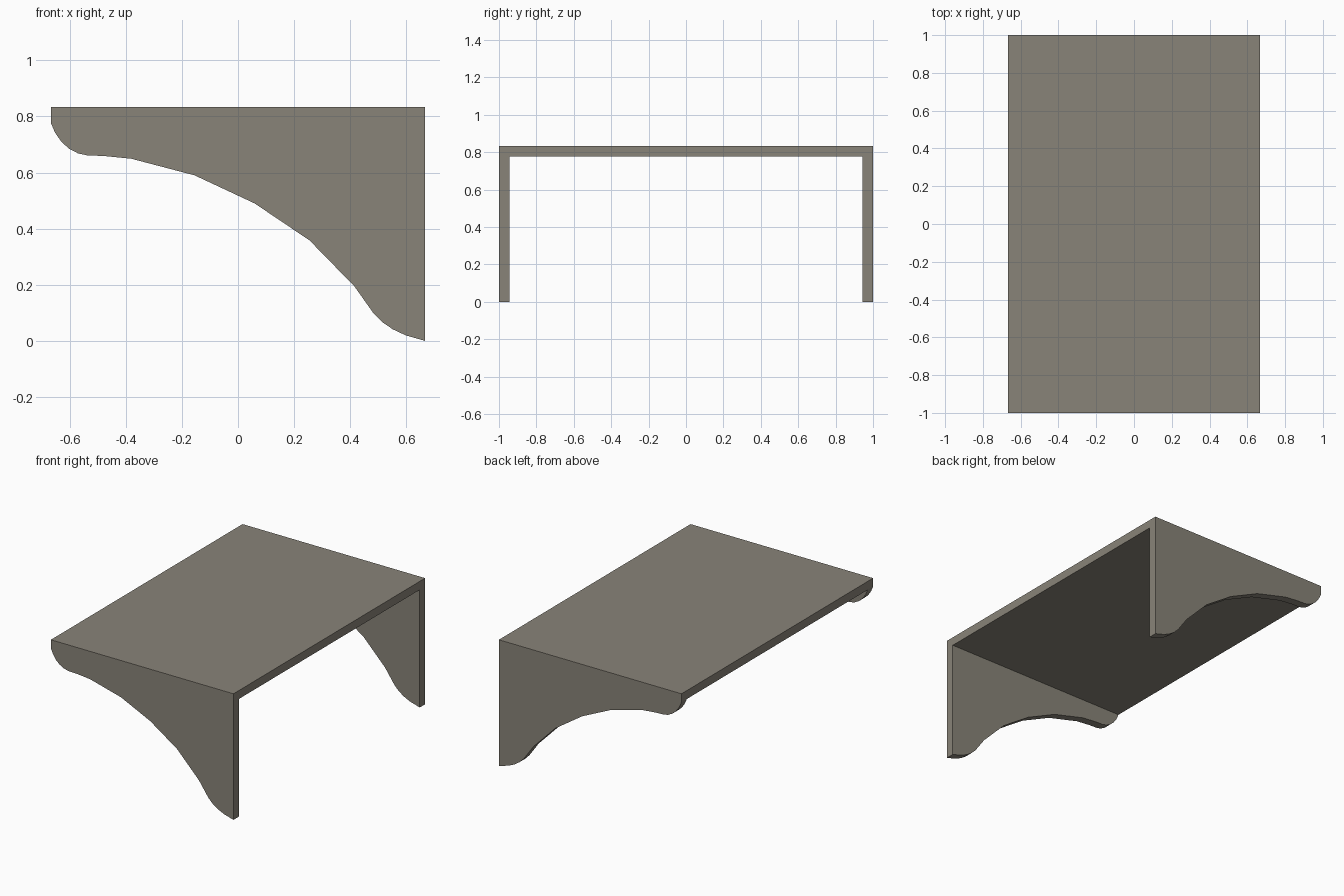
import bpy, bmesh
from mathutils import Vector

if "Cube" in bpy.data.objects:
    bpy.data.objects.remove(bpy.data.objects["Cube"])

HALF_X, HALF_Y, TOP, THICK = 0.667, 1.0, 0.833, 0.056

mat = bpy.data.materials.new("warm_grey")
mat.diffuse_color = (0.25, 0.23, 0.19, 1)
mat.use_nodes = True
mat.node_tree.nodes["Principled BSDF"].inputs["Base Color"].default_value = mat.diffuse_color


def extrude_profile(name, points, y0, y1):
    """Solid from an x-z outline, extruded from y0 to y1."""
    bm = bmesh.new()
    face = bm.faces.new([bm.verts.new((x, y0, z)) for x, z in points])
    result = bmesh.ops.extrude_face_region(bm, geom=[face])
    moved = [g for g in result["geom"] if isinstance(g, bmesh.types.BMVert)]
    bmesh.ops.translate(bm, verts=moved, vec=Vector((0, y1 - y0, 0)))
    bmesh.ops.recalc_face_normals(bm, faces=bm.faces)
    mesh = bpy.data.meshes.new(name)
    bm.to_mesh(mesh)
    bm.free()
    mesh.materials.append(mat)
    obj = bpy.data.objects.new(name, mesh)
    bpy.context.collection.objects.link(obj)
    return obj


# Bracket outline: rounded nose, faceted concave sweep, curved foot
bracket = [
    (HALF_X, TOP), (-HALF_X, TOP), (-HALF_X, 0.777),
    (-0.652, 0.742), (-0.629, 0.709), (-0.602, 0.685), (-0.57, 0.668), (-0.537, 0.661),
    (-0.48, 0.659), (-0.38, 0.649), (-0.155, 0.59), (0.059, 0.49),
    (0.255, 0.358), (0.415, 0.194),
    (0.483, 0.098), (0.515, 0.066), (0.552, 0.041), (0.597, 0.020), (HALF_X, 0),
]

# Side brackets
extrude_profile("front_bracket", bracket, -HALF_Y, -HALF_Y + THICK)
extrude_profile("back_bracket", bracket, HALF_Y - THICK, HALF_Y)

# Shelf board between the brackets
board = [(-HALF_X, TOP), (HALF_X, TOP), (HALF_X, TOP - THICK), (-HALF_X, TOP - THICK)]
extrude_profile("shelf_board", board, -HALF_Y + THICK, HALF_Y - THICK)
